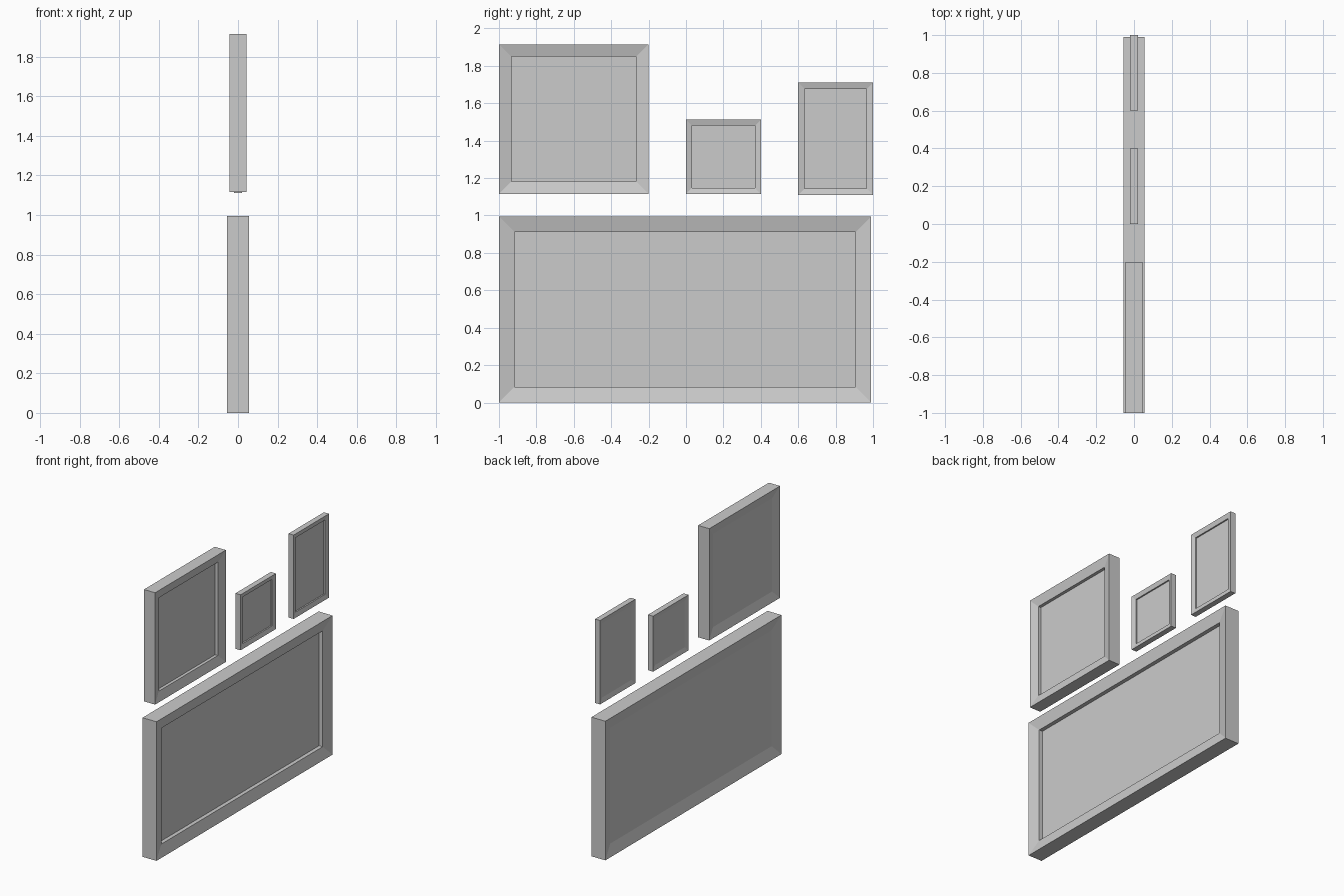
import bpy
import bmesh
from mathutils import Vector

cube = bpy.data.objects.get("Cube")
if cube:
    bpy.data.objects.remove(cube, do_unlink=True)

grey = bpy.data.materials.new("light_grey")
grey.use_nodes = True
grey.diffuse_color = (0.6, 0.6, 0.6, 1)
grey.node_tree.nodes["Principled BSDF"].inputs["Base Color"].default_value = (0.6, 0.6, 0.6, 1)


def picture_frame(name, y, z, thickness, border, slope, recess):
    """Slab facing +x with a sloped border on both sides and a sunken front panel."""
    bm = bmesh.new()
    bmesh.ops.create_cube(bm, size=1)
    size = Vector((thickness, y[1] - y[0], z[1] - z[0]))
    centre = Vector((0, sum(y) / 2, sum(z) / 2))
    for v in bm.verts:
        v.co = v.co * size + centre
    bm.normal_update()
    front = next(f for f in bm.faces if f.normal.x > 0.9)
    back = next(f for f in bm.faces if f.normal.x < -0.9)

    # Borders slope inwards, front and back
    for face in (front, back):
        bmesh.ops.inset_region(bm, faces=[face], thickness=border, depth=0,
                               use_even_offset=True)
        for v in face.verts:
            v.co.x -= slope if face is front else -slope

    # Step down to the picture panel
    panel = bmesh.ops.extrude_discrete_faces(bm, faces=[front])["faces"][0]
    for v in panel.verts:
        v.co.x -= recess

    bmesh.ops.recalc_face_normals(bm, faces=bm.faces)
    mesh = bpy.data.meshes.new(name)
    bm.to_mesh(mesh)
    bm.free()
    mesh.materials.append(grey)
    obj = bpy.data.objects.new(name, mesh)
    bpy.context.collection.objects.link(obj)


picture_frame("wide_frame", (-1, 0.99), (0, 0.995), 0.11, 0.083, 0.02, 0.028)
picture_frame("square_frame", (-1, -0.2), (1.115, 1.915), 0.088, 0.066, 0.017, 0.022)
picture_frame("small_frame", (0, 0.4), (1.115, 1.512), 0.04, 0.032, 0.008, 0.01)
picture_frame("tall_frame", (0.6, 1), (1.11, 1.71), 0.04, 0.034, 0.008, 0.01)
